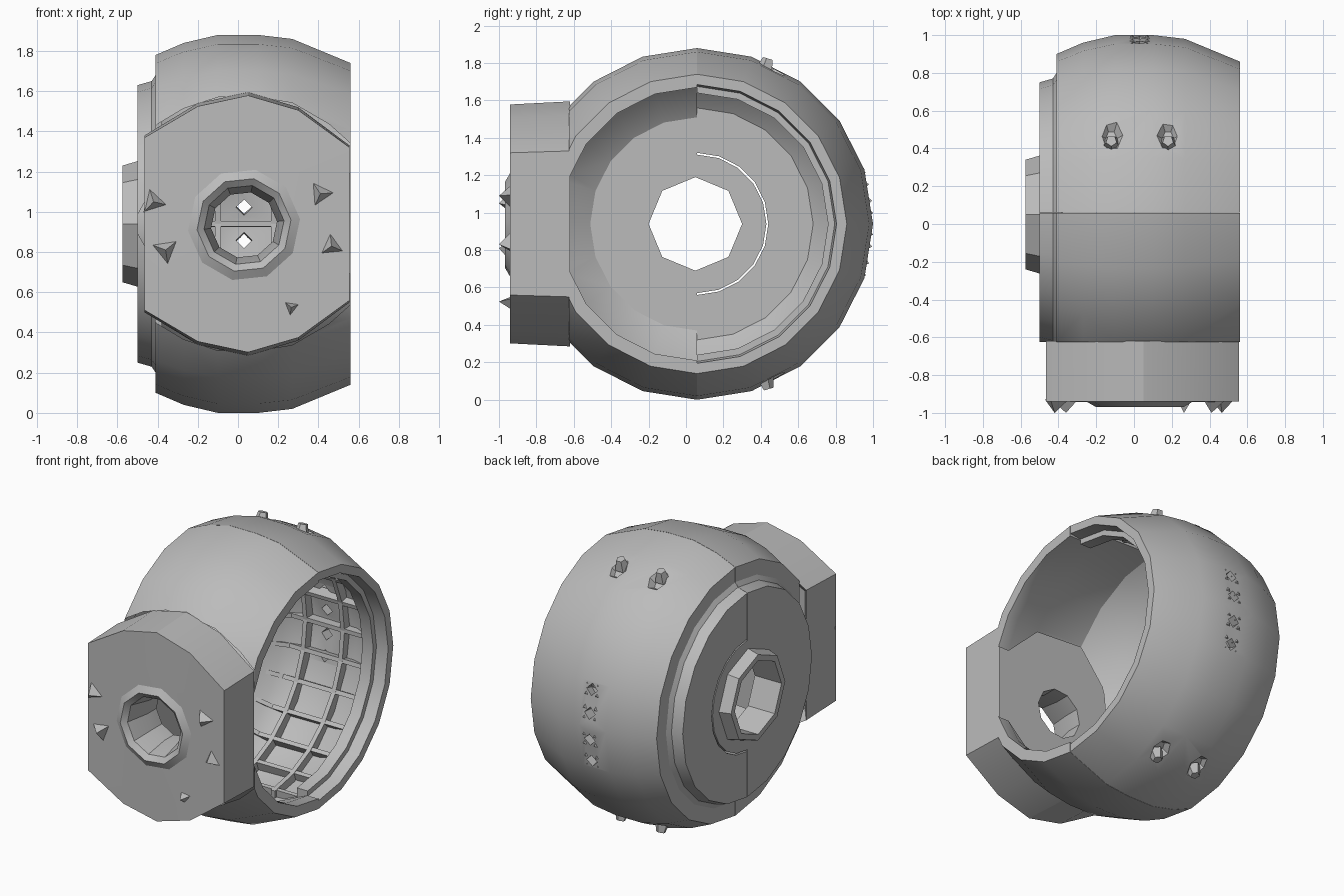
import bpy, bmesh, math
from mathutils import Vector, Matrix

if "Cube" in bpy.data.objects:
    bpy.data.objects.remove(bpy.data.objects["Cube"])

CY, CZ = 0.06, 0.94          # drum axis (runs along x)
grey = bpy.data.materials.new("plain_grey")
grey.diffuse_color = (0.5, 0.5, 0.5, 1)
grey.use_nodes = True
grey.node_tree.nodes["Principled BSDF"].inputs["Base Color"].default_value = grey.diffuse_color


def activate(ob):
    bpy.ops.object.select_all(action='DESELECT')
    ob.select_set(True)
    bpy.context.view_layer.objects.active = ob


def finish(bm, name, smooth=None):
    bmesh.ops.recalc_face_normals(bm, faces=bm.faces)
    me = bpy.data.meshes.new(name)
    bm.to_mesh(me)
    bm.free()
    ob = bpy.data.objects.new(name, me)
    bpy.context.collection.objects.link(ob)
    me.materials.append(grey)
    if smooth:
        activate(ob)
        bpy.ops.object.shade_smooth_by_angle(angle=math.radians(smooth))
    return ob


def skin(stations, wrap):
    """Bridge a row of closed cross-sections; cap the ends unless wrapped."""
    bm = bmesh.new()
    rows = [[bm.verts.new(p) for p in s] for s in stations]
    n = len(rows[0])
    for i in range(len(rows) if wrap else len(rows) - 1):
        a, b = rows[i], rows[(i + 1) % len(rows)]
        for j in range(n):
            k = (j + 1) % n
            bm.faces.new((a[j], a[k], b[k], b[j]))
    if not wrap:
        bm.faces.new(rows[0])
        bm.faces.new(rows[-1])
    return bm


def polar(x, r, deg, cy=CY):
    a = math.radians(deg)
    return Vector((x, cy + r * math.cos(a), CZ + r * math.sin(a)))


def outward(deg):
    return polar(0, 1, deg, 0) - Vector((0, 0, CZ))


def revolve(profile, a0, a1, steps, cy=CY):
    wrap = a1 - a0 == 360
    count = steps if wrap else steps + 1
    return skin([[polar(x, r, a0 + (a1 - a0) * i / steps, cy) for x, r in profile]
                 for i in range(count)], wrap)


def add_cone(bm, loc, direction, r1, r2, depth, sides, scale=(1, 1, 1), spin=0):
    rot = Vector(direction).to_track_quat('Z', 'Y').to_matrix().to_4x4()
    m = (Matrix.Translation(loc) @ rot @ Matrix.Diagonal((*scale, 1))
         @ Matrix.Rotation(spin, 4, 'Z'))
    bmesh.ops.create_cone(bm, cap_ends=True, segments=sides, radius1=r1,
                          radius2=r2, depth=depth, matrix=m)


# Barrel outside, rim, hollow inside and stepped left wall as one cross-section
outer = [(-0.41, 0.84), (-0.27, 0.90), (-0.1, 0.94), (0.1, 0.94), (0.27, 0.92), (0.56, 0.80)]
left = [(-0.50, 0.69), (-0.43, 0.71), (-0.41, 0.74)]
back_profile = outer + [(0.56, 0.745), (0.48, 0.735), (0.48, 0.70), (0.40, 0.70), (0.40, 0.79),
                        (0.25, 0.855), (-0.1, 0.865), (-0.25, 0.79), (-0.38, 0.62),
                        (-0.38, 0.38), (-0.50, 0.38)] + left
front_profile = outer + [(0.56, 0.73), (0.48, 0.73), (0.25, 0.83), (-0.1, 0.84), (-0.27, 0.74),
                         (-0.38, 0.57), (-0.38, 0.34), (-0.50, 0.34)] + left

# Rear half of the housing
back = finish(revolve(back_profile, -90, 90, 10), "rear_shell")

# Front half, trimmed flat where the front block joins
bm = revolve(front_profile, 90, 270, 10, CY - 0.002)
bmesh.ops.bisect_plane(bm, geom=bm.verts[:] + bm.edges[:] + bm.faces[:],
                       plane_co=(0, -0.625, 0), plane_no=(0, -1, 0), clear_outer=True)
finish(bm, "front_shell", 30)

# Front block: ten-sided, with a raised lip round a hole into the housing
top = [(-0.465, 0.44), (-0.20, 0.60), (0.05, 0.655), (0.30, 0.58), (0.555, 0.39)]
ring = top + [(x, -h) for x, h in reversed(top)]
stations = []
for i, (x, h) in enumerate(ring):
    a = math.radians(150 - 36 * i)
    hole = [(0.03 + math.cos(a) * r, y, CZ - 0.005 + math.sin(a) * r)
            for r, y in ((0.28, -0.942), (0.235, -0.968), (0.20, -0.94), (0.165, -0.78),
                         (0.165, -0.68))]
    inner = (0.045 + (x - 0.045) * 0.9, -0.68, CZ + h * 0.9)
    stations.append([(x, -0.62, CZ + h), (x, -0.94, CZ + h * 0.975)] + hole + [inner])
finish(skin(stations, True), "front_block", 25)

# Axle opening: flat collar inside the seam and a raised octagonal hub
finish(revolve([(-0.50, 0.27), (-0.50, 0.37), (-0.38, 0.37), (-0.38, 0.27)], 0, 360, 20),
       "hub_collar", 30)
finish(revolve([(-0.575, 0.25), (-0.575, 0.29), (-0.49, 0.315), (-0.375, 0.315), (-0.375, 0.25)],
               0, 360, 8, 0.05), "axle_hub")

# Rib grid on the inner rear wall
for x in (-0.10, 0.18):
    finish(revolve([(x - 0.015, 0.80), (x + 0.015, 0.80), (x + 0.015, 0.88), (x - 0.015, 0.88)],
                   -86, 86, 12), "ring_rib")
bm = bmesh.new()
for i in range(13):
    a = -84 + 14 * i
    rib = [[polar(x, r, a + s) for x, r in ((-0.33, 0.70), (-0.2, 0.80), (0.41, 0.80),
                                            (0.41, 0.81), (0.25, 0.87), (-0.1, 0.88),
                                            (-0.27, 0.80))] for s in (-1, 1)]
    part = skin(rib, False)
    me = bpy.data.meshes.new("rib")
    part.to_mesh(me)
    part.free()
    bm.from_mesh(me)
    bpy.data.meshes.remove(me)
finish(bm, "cross_ribs")

# Screw recesses above and below, and vent holes down the back
cut = bmesh.new()
for x in (-0.12, 0.18):
    for s in (1, -1):
        add_cone(cut, (x, 0.48, CZ + s * 0.855), (0, 0.42, s * 0.9), 0.04, 0.17, 0.13, 6,
                 (0.75, 1.1, 1), math.pi / 2)
vents = (-15, -5.5, 5.5, 15)
for a in vents:
    add_cone(cut, polar(0.03, 0.9, a), outward(a), 0.04, 0.04, 0.3, 4)
cutter = finish(cut, "recess_cutter")
cutter.hide_render = True
mod = back.modifiers.new("recesses", 'BOOLEAN')
mod.operation, mod.solver, mod.object = 'DIFFERENCE', 'EXACT', cutter
activate(back)
bpy.ops.object.modifier_apply(modifier=mod.name)
bpy.data.objects.remove(cutter)
activate(back)
bpy.ops.object.shade_smooth_by_angle(angle=math.radians(30))

# Screw heads in the recesses
bm = bmesh.new()
for x in (-0.12, 0.18):
    for s in (1, -1):
        add_cone(bm, (x, 0.43, CZ + s * 0.85), (0, 0.3, s), 0.05, 0.03, 0.07, 5)
finish(bm, "screw_heads")

# Small pointed studs around each vent
bm = bmesh.new()
for a in vents:
    for dx, da in ((-0.04, -2), (0.04, -2), (-0.04, 2), (0.04, 2)):
        add_cone(bm, polar(0.03 + dx, 0.93, a + da), outward(a), 0.03, 0, 0.025, 3)
finish(bm, "vent_studs")

# Pointed studs on the front face
bm = bmesh.new()
for x, z, r, spin in ((-0.42, 1.05, 0.075, 0.3), (-0.36, 0.81, 0.08, 1.2), (0.41, 1.09, 0.075, 0.6),
                      (0.465, 0.83, 0.07, 0.1), (0.265, 0.525, 0.045, 0.9)):
    add_cone(bm, (x, -0.965, z), (0, -1, 0), r, 0, 0.07, 3, (1, 1, 1), spin)
finish(bm, "front_studs")
